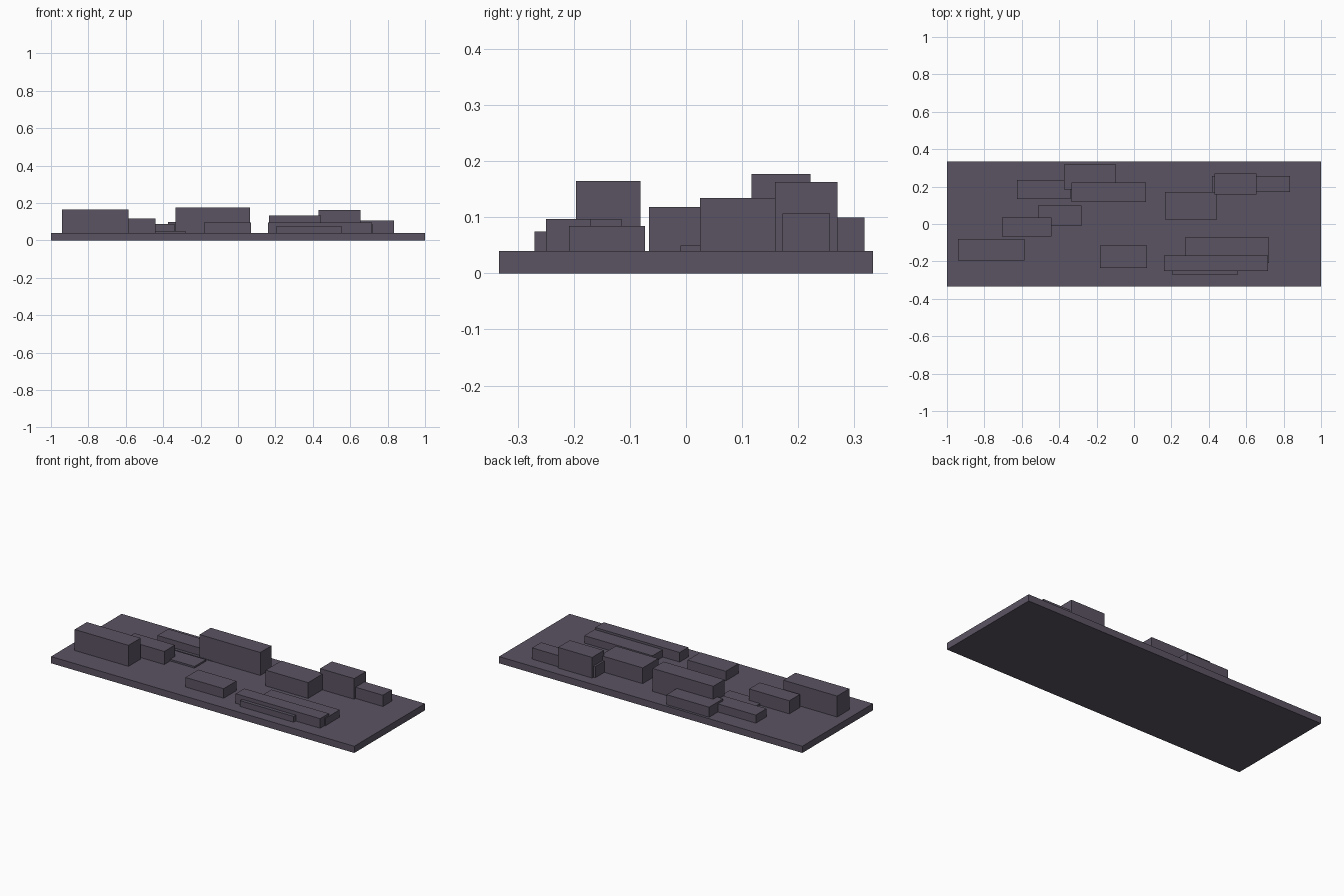
import bpy
import bmesh

if "Cube" in bpy.data.objects:
    bpy.data.objects.remove(bpy.data.objects["Cube"])

# single slate purple colour
slate = bpy.data.materials.new("slate_purple")
slate.diffuse_color = (0.105, 0.087, 0.125, 1)
slate.use_nodes = True
slate.node_tree.nodes["Principled BSDF"].inputs["Base Color"].default_value = slate.diffuse_color

BASE_TOP = 0.04


def box(name, x0, x1, y0, y1, z0, z1):
    """Axis-aligned box between the given limits."""
    mesh = bpy.data.meshes.new(name)
    bm = bmesh.new()
    bmesh.ops.create_cube(bm, size=1)
    for v in bm.verts:
        v.co.x = x1 if v.co.x > 0 else x0
        v.co.y = y1 if v.co.y > 0 else y0
        v.co.z = z1 if v.co.z > 0 else z0
    bm.to_mesh(mesh)
    bm.free()
    mesh.materials.append(slate)
    obj = bpy.data.objects.new(name, mesh)
    bpy.context.collection.objects.link(obj)
    return obj


# ground slab
box("base_slab", -1, 1, -0.333, 0.333, 0, BASE_TOP)

# blocks standing on the slab: x range, y range, top height
blocks = {
    "left_tall_block": (-0.94, -0.585, -0.196, -0.081, 0.165),
    "left_middle_block": (-0.705, -0.44, -0.066, 0.034, 0.118),
    "left_low_plate": (-0.512, -0.28, -0.01, 0.098, 0.05),
    "thin_plate": (-0.53, -0.25, 0.115, 0.2, 0.043),
    "back_left_block": (-0.625, -0.34, 0.133, 0.235, 0.088),
    "back_block": (-0.375, -0.095, 0.185, 0.318, 0.1),
    "centre_tall_block": (-0.335, 0.065, 0.117, 0.222, 0.177),
    "front_centre_block": (-0.182, 0.07, -0.235, -0.115, 0.097),
    "front_long_block": (0.16, 0.717, -0.25, -0.169, 0.097),
    "front_rear_block": (0.272, 0.722, -0.209, -0.073, 0.084),
    "front_low_block": (0.203, 0.556, -0.27, -0.2, 0.075),
    "right_middle_block": (0.165, 0.445, 0.025, 0.172, 0.134),
    "right_tall_block": (0.43, 0.655, 0.159, 0.27, 0.163),
    "right_low_block": (0.418, 0.835, 0.172, 0.257, 0.107),
}
for name, (x0, x1, y0, y1, top) in blocks.items():
    box(name, x0, x1, y0, y1, BASE_TOP, top)
